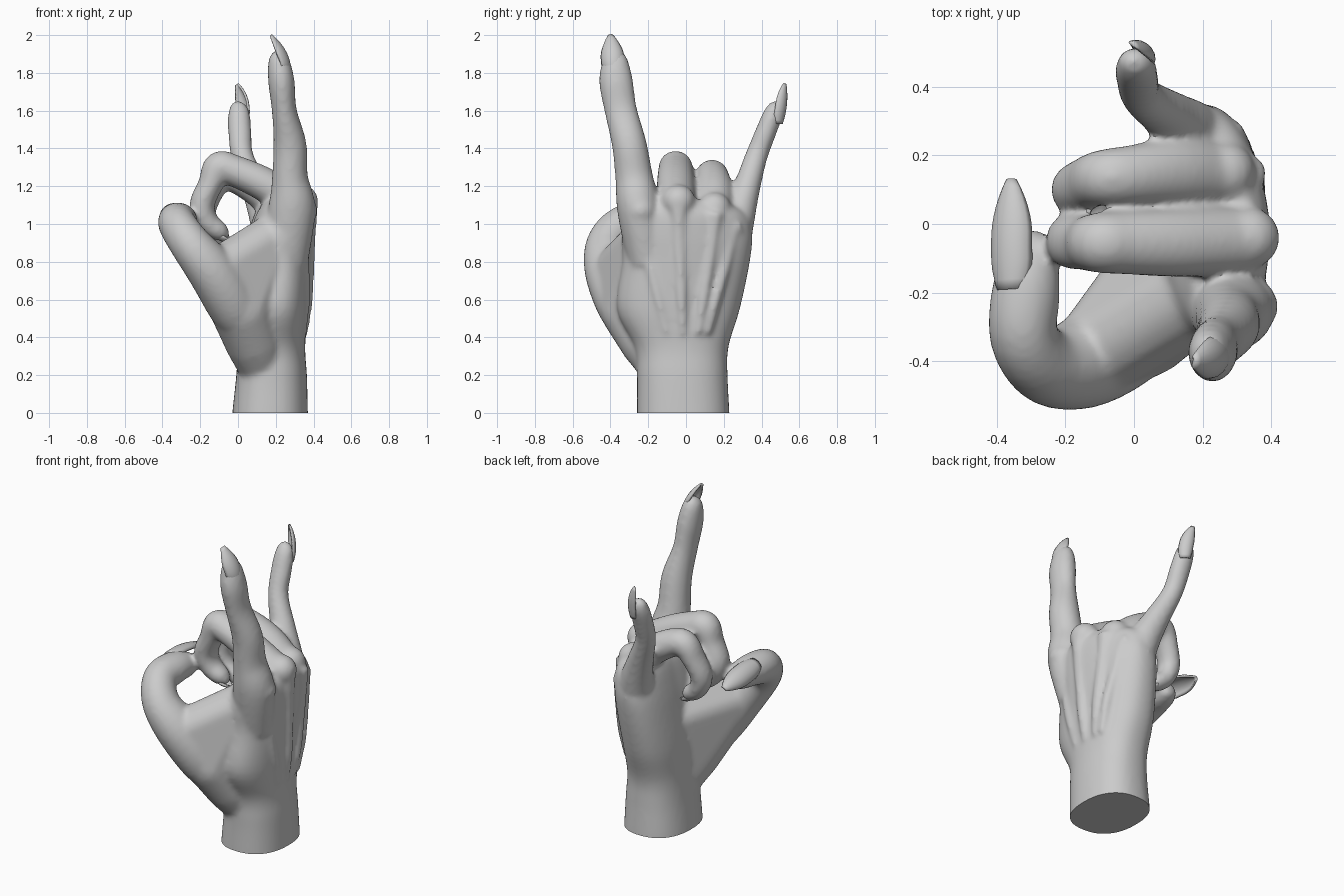
import bpy, bmesh, math
from mathutils import Vector, Matrix

if "Cube" in bpy.data.objects:
    bpy.data.objects.remove(bpy.data.objects["Cube"])


def catmull(rows, steps=5):
    """Smoothly interpolate rows of numbers."""
    out = []
    for i in range(len(rows) - 1):
        a, b, c, d = rows[max(i - 1, 0)], rows[i], rows[i + 1], rows[min(i + 2, len(rows) - 1)]
        for s in range(steps):
            t = s / steps
            out.append([0.5 * (2 * q + (r - p) * t + (2 * p - 5 * q + 4 * r - e) * t * t
                        + (3 * q - p - 3 * r + e) * t ** 3) for p, q, r, e in zip(a, b, c, d)])
    return out + [list(rows[-1])]


def skin(bm, rings):
    """Loft closed rings of points and cap both ends."""
    vs = [[bm.verts.new(p) for p in r] for r in rings]
    n = len(vs[0])
    for a, b in zip(vs, vs[1:]):
        for i in range(n):
            j = (i + 1) % n
            bm.faces.new((a[i], a[j], b[j], b[i]))
    bm.faces.new(vs[0][::-1])
    bm.faces.new(vs[-1])


def tube(bm, rows, ref, n=24):
    """Finger along x, y, z, radius towards ref, radius sideways."""
    rows = catmull(rows)
    pts = [Vector(r[:3]) for r in rows]
    rings = []
    for i, (p, r) in enumerate(zip(pts, rows)):
        t = (pts[min(i + 1, len(pts) - 1)] - pts[max(i - 1, 0)]).normalized()
        side = t.cross(Vector(ref)).normalized()
        up = side.cross(t)
        rings.append([p + up * r[3] * math.cos(k * math.tau / n) + side * r[4] * math.sin(k * math.tau / n)
                      for k in range(n)])
    skin(bm, rings)


def blob(bm, balls):
    """Convex skin stretched round balls given as x, y, z, radius."""
    pts = []
    for x, y, z, r in balls:
        one = bmesh.new()
        bmesh.ops.create_icosphere(one, subdivisions=3, radius=r, matrix=Matrix.Translation((x, y, z)))
        pts += [v.co.copy() for v in one.verts]
        one.free()
    hull = bmesh.new()
    for p in pts:
        hull.verts.new(p)
    bmesh.ops.convex_hull(hull, input=hull.verts[:])
    bmesh.ops.delete(hull, geom=[v for v in hull.verts if not v.link_faces], context="VERTS")
    tmp = bpy.data.meshes.new("tmp")
    hull.to_mesh(tmp)
    hull.free()
    bm.from_mesh(tmp)
    bpy.data.meshes.remove(tmp)


def nail(name, base, mid, tip, normal, width):
    """Curved almond-shaped nail."""
    bm = bmesh.new()
    b, m, e, nrm = Vector(base), Vector(mid), Vector(tip), Vector(normal).normalized()
    grid = []
    for i in range(13):
        t = i / 12
        c = b * (1 - t) * (1 - 2 * t) + m * 4 * t * (1 - t) + e * t * (2 * t - 1)
        tan = (b * (4 * t - 3) + m * (4 - 8 * t) + e * (4 * t - 1)).normalized()
        side = tan.cross(nrm).normalized()
        up = side.cross(tan)
        w = width / 2 * (min(1, 0.7 + t * 1.5) if t < 0.45 else max(0.1, 1 - ((t - 0.45) / 0.55) ** 2 * 0.8))
        grid.append([bm.verts.new(c + side * w * math.sin(u * 0.36) + up * w * (math.cos(u * 0.36) - 1) * 0.8)
                     for u in range(-4, 5)])
    for a, c in zip(grid, grid[1:]):
        for k in range(8):
            bm.faces.new((a[k], a[k + 1], c[k + 1], c[k]))
    bmesh.ops.recalc_face_normals(bm, faces=bm.faces)
    me = bpy.data.meshes.new(name)
    bm.to_mesh(me)
    bm.free()
    me.shade_smooth()
    ob = bpy.data.objects.new(name, me)
    bpy.context.collection.objects.link(ob)
    sol = ob.modifiers.new("thickness", "SOLIDIFY")
    sol.thickness, sol.offset = 0.012, 0


bm = bmesh.new()

# wrist and palm: z, centre x, centre y, half depth, half width
palm = [(-.08, .17, -.015, .20, .245), (.0, .17, -.015, .20, .245), (.2, .178, -.02, .187, .24),
        (.35, .178, -.025, .178, .25), (.55, .185, -.04, .185, .325), (.8, .21, .0, .177, .338),
        (.95, .23, .005, .165, .345), (1.06, .245, .0, .145, .31), (1.13, .25, -.03, .1, .22)]
rings = []
for z, cx, cy, rx, ry in catmull(palm):
    ring = []
    for k in range(40):
        a = k * math.tau / 40
        x = math.copysign(abs(math.cos(a)) ** 0.85, math.cos(a)) * rx
        y = math.copysign(abs(math.sin(a)) ** 0.85, math.sin(a)) * ry
        ring.append((cx + x - 0.13 * max(0, y) * max(0, z), cy + y, z))
    rings.append(ring)
skin(bm, rings)

# thumb muscle and the web towards the index finger
blob(bm, [(.13, -.12, .25, .13), (.08, -.2, .38, .15), (.02, -.29, .54, .16), (-.11, -.375, .74, .13),
          (.18, -.2, .92, .13), (.15, .0, .65, .12)])
# index finger, raised
tube(bm, [(.25, -.2, .8, .12, .11), (.285, -.25, 1.08, .125, .115), (.275, -.275, 1.25, .095, .1),
          (.275, -.30, 1.42, .088, .092), (.245, -.345, 1.6, .066, .086), (.23, -.37, 1.75, .07, .09),
          (.218, -.375, 1.85, .06, .073), (.215, -.378, 1.9, .04, .05), (.215, -.38, 1.92, .012, .015)], (1, 0, 0))
# little finger, raised
tube(bm, [(.2, .2, .8, .11, .12), (.165, .26, 1.0, .1, .1), (.1, .315, 1.17, .077, .074),
          (.025, .37, 1.35, .06, .06), (.01, .42, 1.48, .062, .056), (.005, .46, 1.58, .058, .052),
          (.0, .478, 1.63, .04, .035), (.0, .485, 1.65, .012, .012)], (1, 0, 0))
# middle and ring fingers, curled into the palm
for rows in ([(.32, -.05, 1.1, .1, .1), (.13, -.055, 1.215, .1, .09), (-.03, -.055, 1.285, .092, .084),
              (-.1, -.055, 1.295, .088, .088), (-.145, -.055, 1.21, .08, .067), (-.19, -.05, 1.1, .078, .067),
              (-.16, -.04, 1.01, .07, .06), (-.09, -.03, .955, .058, .05), (-.05, -.03, .93, .02, .015)],
             [(.25, .14, 1.05, .1, .1), (.12, .15, 1.17, .1, .09), (-.02, .14, 1.25, .088, .082),
              (-.09, .135, 1.25, .082, .08), (-.14, .12, 1.17, .077, .064), (-.18, .1, 1.06, .07, .062),
              (-.15, .09, .97, .065, .056), (-.08, .08, .92, .055, .048), (-.04, .08, .9, .02, .015)]):
    tube(bm, rows, (0, 1, 0))
# thumb
tube(bm, [(.06, -.22, .42, .08, .09), (.0, -.30, .54, .14, .15), (-.13, -.395, .74, .132, .14),
          (-.25, -.415, .89, .11, .115), (-.32, -.33, .995, .1, .105), (-.315, -.2, 1.02, .1, .093),
          (-.3, -.1, 1.01, .082, .075), (-.285, -.04, 1.0, .05, .045), (-.28, -.02, 1.0, .015, .015)], (1, 0, 0))
# knuckles and tendons on the back of the hand
for y, x, z, r in ((-.24, .335, 1.07, .085), (-.04, .335, 1.12, .09), (.15, .265, 1.08, .09), (.26, .19, 1.0, .09)):
    blob(bm, [(x, y, z, r)])
    rows = []
    for h, f, rad in ((z - .02, 1, .055), (.95, .93, .042), (.8, .8, .036), (.6, .6, .03), (.42, .42, .022)):
        yy = y * f
        back = .383 + .03 * (h - .6) if h > .5 else .36
        surf = back - .17 * (1 - (1 - min(1, abs(yy / .34)) ** 2) ** .5) - .13 * max(0, yy) * h
        rows.append((surf - rad * .5, yy, h, rad, rad))
    tube(bm, rows, (1, 0, 0), 12)

bmesh.ops.recalc_face_normals(bm, faces=bm.faces)
mesh = bpy.data.meshes.new("hand")
bm.to_mesh(mesh)
bm.free()
hand = bpy.data.objects.new("hand", mesh)
bpy.context.collection.objects.link(hand)

# fuse the parts into one skin, then trim the wrist flat
fuse = hand.modifiers.new("fuse", "REMESH")
fuse.mode, fuse.voxel_size = "VOXEL", 0.013
soft = hand.modifiers.new("soften", "SMOOTH")
soft.factor, soft.iterations = 0.5, 10
bpy.context.view_layer.update()
fused = bpy.data.meshes.new_from_object(hand.evaluated_get(bpy.context.evaluated_depsgraph_get()))
hand.modifiers.clear()
bm = bmesh.new()
bm.from_mesh(fused)
cut = bmesh.ops.bisect_plane(bm, geom=bm.verts[:] + bm.edges[:] + bm.faces[:], plane_co=(0, 0, 0),
                             plane_no=(0, 0, 1), clear_inner=True)
bmesh.ops.holes_fill(bm, edges=[g for g in cut["geom_cut"] if isinstance(g, bmesh.types.BMEdge)])
bmesh.ops.recalc_face_normals(bm, faces=bm.faces)
bm.to_mesh(fused)
bm.free()
hand.data = fused
bpy.context.view_layer.objects.active = hand
hand.select_set(True)
bpy.ops.object.shade_smooth_by_angle(angle=math.radians(45))

# long pointed nails
nail("index_nail", (.275, -.385, 1.81), (.25, -.395, 1.91), (.175, -.4, 2.0), (1, -.1, .2), .115)
nail("little_nail", (.035, .5, 1.53), (.035, .52, 1.64), (-.005, .525, 1.74), (.6, .8, 0), .075)
nail("thumb_nail", (-.37, -.19, 1.095), (-.375, -.02, 1.085), (-.36, .13, 1.04), (-.5, 0, .87), .125)
nail("middle_nail", (-.15, -.035, .96), (-.09, -.03, .915), (-.03, -.03, .91), (-.4, 0, -1), .08)
nail("ring_nail", (-.14, .085, .92), (-.08, .08, .875), (-.02, .08, .87), (-.4, 0, -1), .075)
